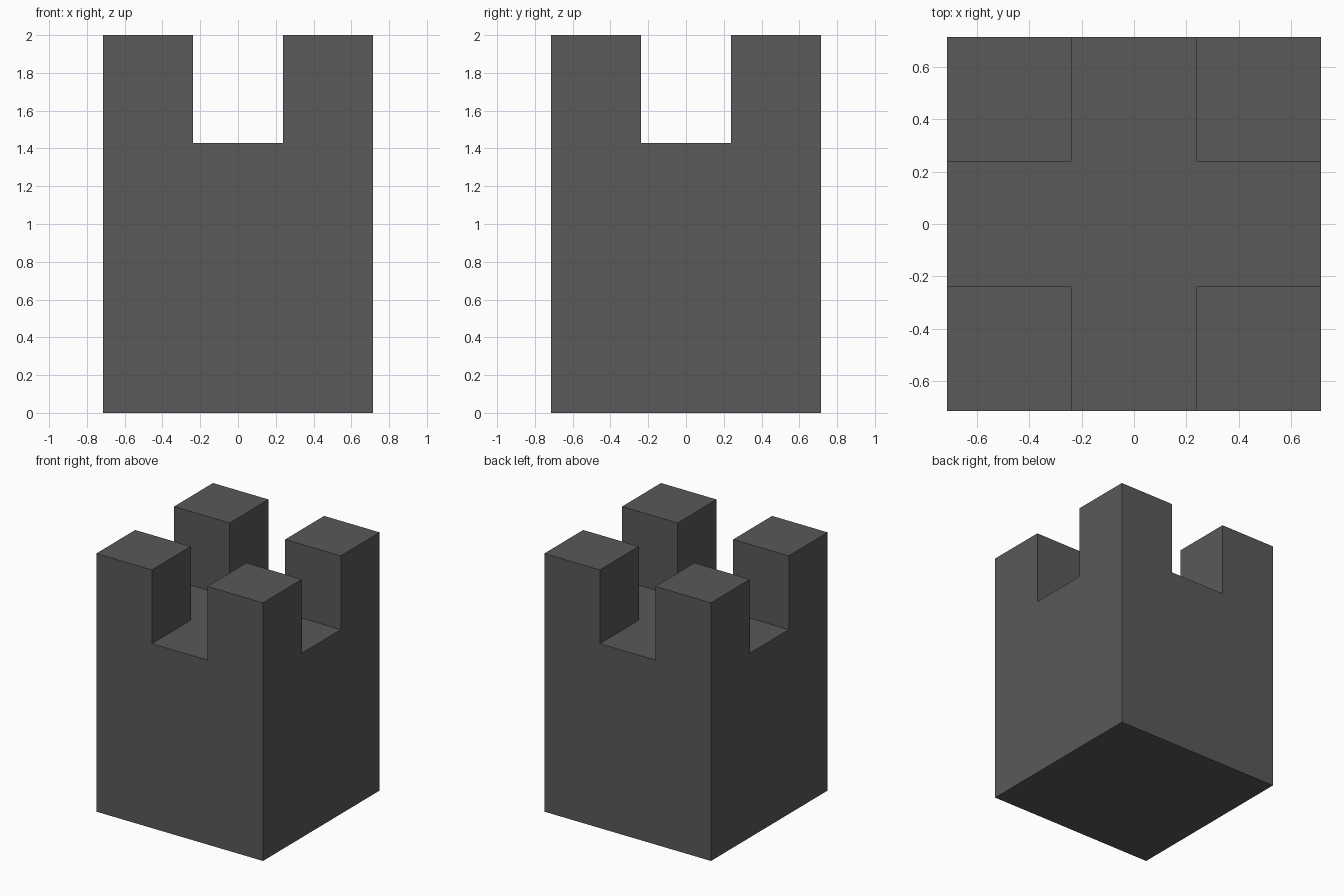
import bpy, bmesh

if "Cube" in bpy.data.objects:
    bpy.data.objects.remove(bpy.data.objects["Cube"])

HALF = 0.7143      # half width of the square tower
FLOOR = 1.4286     # height of the tower body
TOP = 2.0          # top of the corner merlons

bm = bmesh.new()

# Tower body: a 3 x 3 grid pulled up into a closed block
bmesh.ops.create_grid(bm, x_segments=3, y_segments=3, size=HALF)
ext = bmesh.ops.extrude_face_region(bm, geom=bm.faces[:], use_keep_orig=True)
verts = [g for g in ext["geom"] if isinstance(g, bmesh.types.BMVert)]
bmesh.ops.translate(bm, verts=verts, vec=(0, 0, FLOOR))

# Corner merlons: raise the four corner cells of the top
corners = []
for f in bm.faces:
    c = f.calc_center_median()
    if c.z > FLOOR - 0.01 and min(abs(c.x), abs(c.y)) > HALF / 3:
        corners.append(f)
raised = bmesh.ops.extrude_discrete_faces(bm, faces=corners)["faces"]
bmesh.ops.translate(bm, verts=[v for f in raised for v in f.verts],
                    vec=(0, 0, TOP - FLOOR))

# Clean up into large flat faces
bmesh.ops.recalc_face_normals(bm, faces=bm.faces[:])
bmesh.ops.dissolve_limit(bm, angle_limit=0.01, verts=bm.verts[:], edges=bm.edges[:])

mesh = bpy.data.meshes.new("castle_tower")
bm.to_mesh(mesh)
bm.free()
tower = bpy.data.objects.new("castle_tower", mesh)
bpy.context.collection.objects.link(tower)

# Dark stone colour
stone = bpy.data.materials.new("dark_stone")
stone.diffuse_color = (0.1, 0.1, 0.1, 1)
stone.use_nodes = True
stone.node_tree.nodes["Principled BSDF"].inputs["Base Color"].default_value = stone.diffuse_color
mesh.materials.append(stone)
